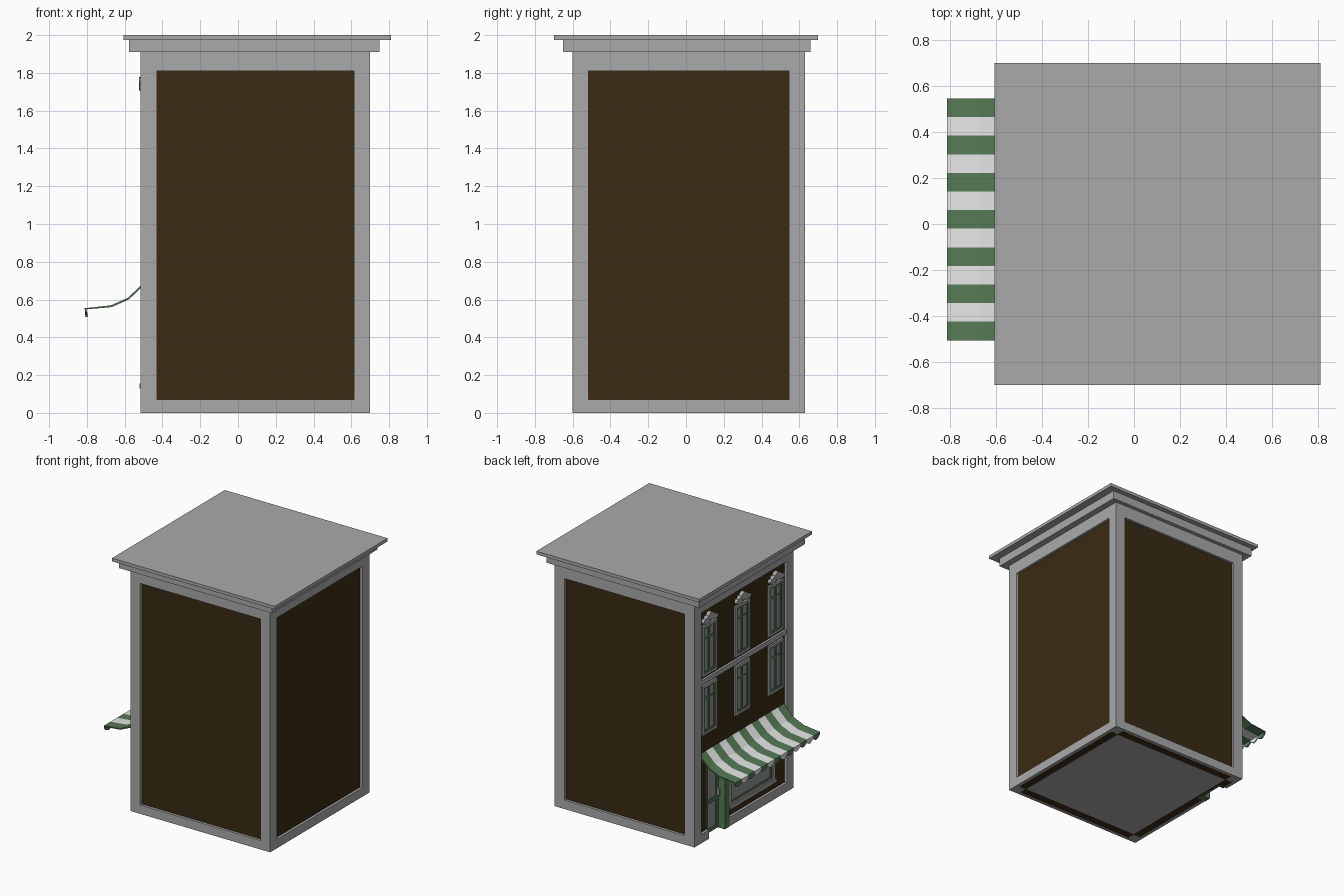
import bpy, bmesh, math
from mathutils import Matrix

cube = bpy.data.objects.get("Cube")
if cube:
    bpy.data.objects.remove(cube, do_unlink=True)


def material(name, r, g, b):
    m = bpy.data.materials.new(name)
    m.use_nodes = True
    m.diffuse_color = (r, g, b, 1)
    m.node_tree.nodes["Principled BSDF"].inputs["Base Color"].default_value = (r, g, b, 1)
    m.node_tree.nodes["Principled BSDF"].inputs["Roughness"].default_value = 0.8
    return m


STONE = material("grey stone", 0.40, 0.40, 0.40)
BRICK = material("dark brown wall", 0.042, 0.024, 0.007)
GREEN = material("green paint", 0.093, 0.195, 0.093)
WHITE = material("white cloth", 0.80, 0.80, 0.80)
GLASS = material("grey glass", 0.28, 0.31, 0.30)

# Body limits, panel recess and frame width
X0, X1, Y0, Y1 = -0.515, 0.70, -0.60, 0.63
REC, POST = 0.02, 0.085
WALL = X0 + REC
DOOR0, DOOR1, DOOR_TOP = 0.20, 0.45, 0.58


def finish(name, bm, *mats):
    bmesh.ops.recalc_face_normals(bm, faces=bm.faces)
    me = bpy.data.meshes.new(name)
    bm.to_mesh(me)
    bm.free()
    for m in mats:
        me.materials.append(m)
    ob = bpy.data.objects.new(name, me)
    bpy.context.collection.objects.link(ob)
    return ob


def boxes(name, mat, *items):
    """One object from boxes given as x0, x1, y0, y1, z0, z1."""
    bm = bmesh.new()
    for a, b, c, d, e, f in items:
        mtx = (Matrix.Translation(((a + b) / 2, (c + d) / 2, (e + f) / 2))
               @ Matrix.Diagonal((b - a, d - c, f - e, 1)))
        bmesh.ops.create_cube(bm, size=1, matrix=mtx)
    return finish(name, bm, mat)


def frame(name, mat, y0, y1, z0, z1, w, out, back=WALL):
    """Rectangular border on the shop side, standing out from the wall."""
    a, b = back - out, back + 0.01
    return boxes(name, mat, (a, b, y0, y0 + w, z0, z1), (a, b, y1 - w, y1, z0, z1),
                 (a, b, y0 + w, y1 - w, z0, z0 + w), (a, b, y0 + w, y1 - w, z1 - w, z1))


# Brown walls with a recess for the door
walls = boxes("walls", BRICK, (WALL, X1 - REC, Y0 + REC, Y1 - REC, 0.003, 1.90))
cutter = boxes("door_cutter", BRICK, (-0.7, WALL + 0.05, DOOR0, DOOR1, -0.1, DOOR_TOP))
cutter.hide_render = True
cut = walls.modifiers.new("door recess", "BOOLEAN")
cut.operation, cut.object, cut.solver = "DIFFERENCE", cutter, "EXACT"
bpy.context.view_layer.objects.active = walls
bpy.ops.object.modifier_apply(modifier=cut.name)
bpy.data.objects.remove(cutter, do_unlink=True)
boxes("floor", STONE, (X0 + 0.09, X1 - 0.09, Y0 + 0.09, Y1 - 0.09, 0.001, 0.02))

# Stone frame: corner posts, base rails, frieze and stepped cornice
boxes("corner_posts", STONE, *[
    (x, x + POST, y, y + POST, 0, 1.82)
    for x in (X0, X1 - POST) for y in (Y0, Y1 - POST)])
t = REC + 0.005
boxes("base_rails", STONE,
      (X0 + POST, X1 - POST, Y0, Y0 + t, 0, 0.07),
      (X0 + POST, X1 - POST, Y1 - t, Y1, 0, 0.07),
      (X1 - t, X1, Y0 + POST, Y1 - POST, 0, 0.07),
      (X0, X0 + t, Y0 + POST, DOOR0, 0, 0.07),
      (X0, X0 + t, DOOR1, Y1 - POST, 0, 0.07))
boxes("frieze", STONE, (X0, X1, Y0, Y1, 1.81, 1.915))
boxes("cornice", STONE, (-0.577, 0.75, -0.65, 0.66, 1.91, 1.975))
boxes("roof_slab", STONE, (-0.605, 0.81, -0.70, 0.70, 1.975, 2.0))
boxes("floor_band", STONE, (X0 + 0.003, WALL + 0.01, Y0 + POST, Y1 - POST, 1.235, 1.272))


# Sash windows
def window(tag, yc, z0, z1):
    h = 0.092
    frame("window_surround_" + tag, STONE, yc - h, yc + h, z0, z1, 0.018, 0.014)
    boxes("window_glass_" + tag, GLASS,
          (WALL - 0.003, WALL + 0.01, yc - h + 0.01, yc + h - 0.01, z0 + 0.01, z1 - 0.01))
    h -= 0.018
    frame("window_frame_" + tag, GREEN, yc - h, yc + h, z0 + 0.018, z1 - 0.018, 0.014, 0.010)
    tz = z1 - 0.12
    boxes("window_bars_" + tag, GREEN,
          (WALL - 0.009, WALL, yc - 0.008, yc + 0.008, z0 + 0.03, z1 - 0.03),
          (WALL - 0.008, WALL, yc - h, yc + h, tz, tz + 0.014))


# Scrolled crest made from overlapping round lobes
def crest(tag, yc, z0):
    bm = bmesh.new()
    for dy, dz, r in ((0, 0.04, 0.032), (0.036, 0.026, 0.025), (-0.036, 0.026, 0.025),
                      (0.07, 0.016, 0.018), (-0.07, 0.016, 0.018)):
        mtx = Matrix.Translation((WALL - 0.012, yc + dy, z0 + dz)) @ Matrix.Rotation(math.pi / 2, 4, "Y")
        bmesh.ops.create_cone(bm, cap_ends=True, segments=16, radius1=r, radius2=r,
                              depth=0.034 - abs(dy) * 0.1, matrix=mtx)
    finish("window_crest_" + tag, bm, STONE)


for i, yc in enumerate((0.43, 0.02, -0.395)):
    window("upper_%d" % i, yc, 1.29, 1.69)
    window("middle_%d" % i, yc, 0.83, 1.22)
    crest(str(i), yc, 1.705)

# Shop window
S0, S1 = -0.376, 0.20
frame("shop_window_surround", STONE, S0, S1, 0.14, 0.58, 0.03, 0.018)
frame("shop_window_frame", GREEN, S0 + 0.03, S1 - 0.03, 0.17, 0.55, 0.012, 0.010)
boxes("shop_window_glass", GLASS, (WALL - 0.003, WALL + 0.01, S0 + 0.02, S1 - 0.02, 0.16, 0.56))
boxes("shop_window_sill", STONE, (X0 - 0.006, WALL, S0 - 0.01, S1, 0.13, 0.155))

# Recessed door with its posts
back = WALL + 0.045
D0, D1 = DOOR0 + 0.055, DOOR1 - 0.015
boxes("door_posts", GREEN, (X0 - 0.002, back + 0.01, DOOR0, D0, 0, DOOR_TOP),
      (WALL, back + 0.01, D1, DOOR1, 0, DOOR_TOP))
frame("door_frame", GREEN, D0, D1, 0.005, DOOR_TOP, 0.025, 0.012, back)
boxes("door_rail", GREEN, (back - 0.012, back, D0, D1, 0.23, 0.26))
boxes("door_panels", GLASS, (back - 0.004, back + 0.01, D0, D1, 0.01, DOOR_TOP))
boxes("door_handle", STONE, (back - 0.03, back, D0 + 0.006, D0 + 0.018, 0.26, 0.32))

# Striped awning with a scalloped hem
STRIPES, A0, A1 = 13, -0.505, 0.545
profile = ((WALL, 0.69), (X0, 0.667), (-0.58, 0.605), (-0.67, 0.565), (-0.808, 0.551))
step = (A1 - A0) / STRIPES
bm = bmesh.new()
for i in range(STRIPES):
    ya, yb = A0 + i * step, A0 + (i + 1) * step
    rows = [(bm.verts.new((x, ya, z)), bm.verts.new((x, yb, z))) for x, z in profile]
    faces = [bm.faces.new((p[0], p[1], q[1], q[0])) for p, q in zip(rows, rows[1:])]
    hem = []
    for k in range(9):
        u = k / 8
        hem.append(bm.verts.new((-0.803, yb + (ya - yb) * u,
                                 0.53 - 0.022 * math.sin(math.pi * u))))
    faces.append(bm.faces.new([rows[-1][0], rows[-1][1]] + hem))
    for f in faces:
        f.material_index = i % 2
bmesh.ops.remove_doubles(bm, verts=bm.verts, dist=0.0005)
awning = finish("awning", bm, GREEN, WHITE)
thick = awning.modifiers.new("cloth thickness", "SOLIDIFY")
thick.thickness, thick.offset = 0.010, 0
